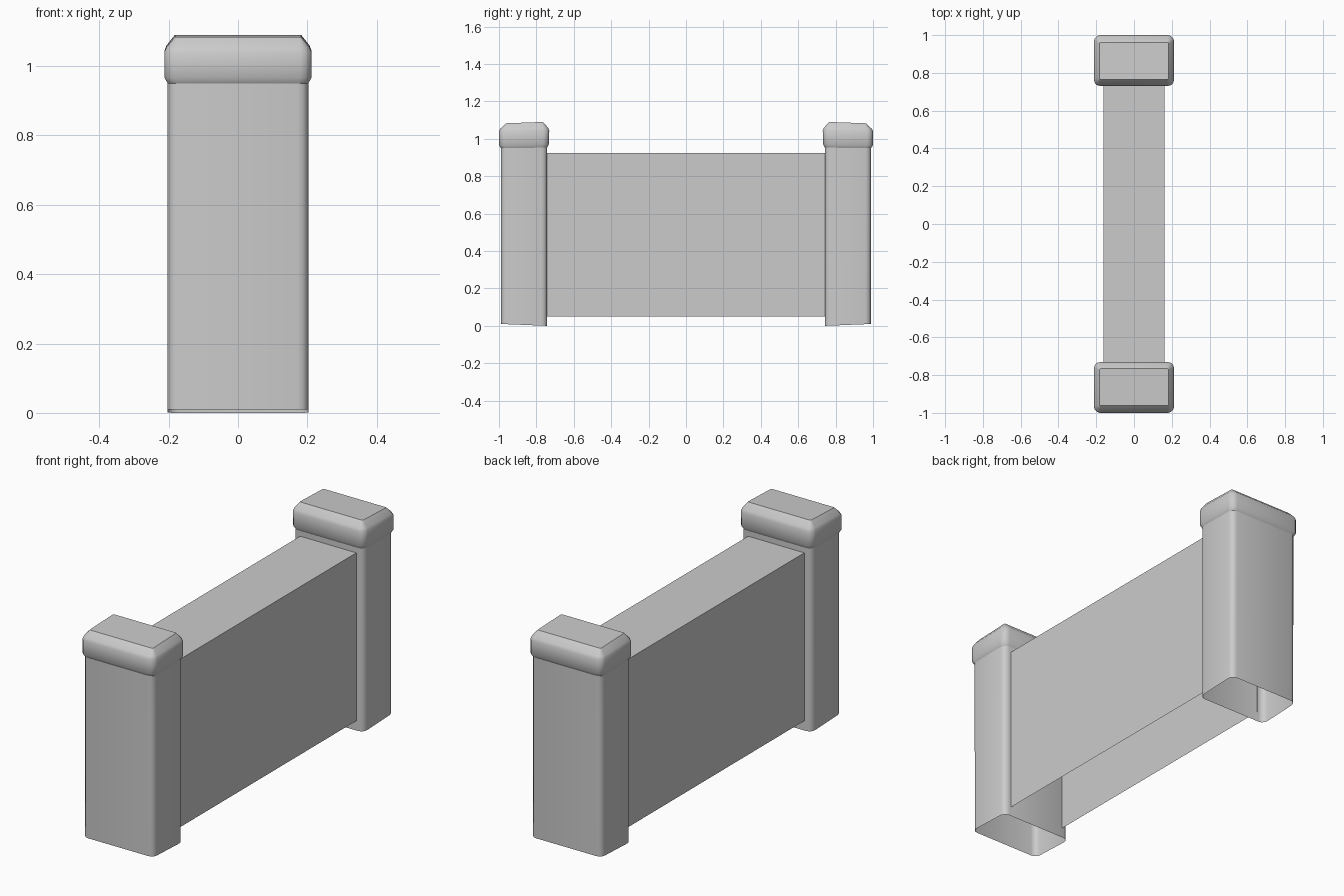
import bpy, bmesh, math

if "Cube" in bpy.data.objects:
    bpy.data.objects.remove(bpy.data.objects["Cube"])


def ring(hx, y_in, y_out, r, z_in, z_out):
    """Rounded rectangle in plan; height runs from z_in (inner side) to z_out."""
    pts = []
    cx, ya, yb = hx - r, y_in + r, y_out - r
    for sx, y, start in ((1, yb, 0), (-1, yb, 90), (-1, ya, 180), (1, ya, 270)):
        for k in range(4):
            a = math.radians(start + 30 * k)
            px, py = sx * cx + r * math.cos(a), y + r * math.sin(a)
            t = (py - y_in) / (y_out - y_in)
            pts.append((px, py, z_in + (z_out - z_in) * t))
    return pts


def loft(name, rings, cap_top=False):
    bm = bmesh.new()
    loops = [[bm.verts.new(p) for p in pts] for pts in rings]
    n = len(loops[0])
    for a, b in zip(loops, loops[1:]):
        for i in range(n):
            j = (i + 1) % n
            bm.faces.new((a[i], a[j], b[j], b[i]))
    if cap_top:
        bm.faces.new(loops[-1])
    me = bpy.data.meshes.new(name)
    bm.to_mesh(me)
    bm.free()
    ob = bpy.data.objects.new(name, me)
    bpy.context.collection.objects.link(ob)
    # matching part at the other end
    ob.modifiers.new("Mirror", "MIRROR").use_axis = (False, True, False)
    ob.modifiers["Mirror"].use_mirror_merge = False
    bpy.ops.object.select_all(action="DESELECT")
    ob.select_set(True)
    bpy.context.view_layer.objects.active = ob
    bpy.ops.object.shade_smooth_by_angle(angle=math.radians(40))
    return ob


# posts: open-ended tubes with a slightly sloping foot
loft("post", [
    ring(0.203, 0.742, 0.988, 0.03, 0.0, 0.01),
    ring(0.203, 0.742, 0.99, 0.03, 0.953, 0.95),
])

# caps: flared lip, upright band, softened bevel and flat top
loft("post_cap", [
    ring(0.203, 0.742, 0.99, 0.03, 0.953, 0.95),
    ring(0.212, 0.733, 1.0, 0.033, 0.97, 0.966),
    ring(0.212, 0.731, 1.0, 0.033, 1.045, 1.04),
    ring(0.206, 0.738, 0.993, 0.03, 1.06, 1.054),
    ring(0.182, 0.766, 0.962, 0.006, 1.09, 1.083),
], cap_top=True)

# wall panel: top and two sides, open underneath and at the ends
bm = bmesh.new()
profile = [(0.162, 0.05), (0.162, 0.925), (-0.162, 0.925), (-0.162, 0.05)]
rows = [[bm.verts.new((x, y, z)) for x, z in profile] for y in (-0.745, 0.745)]
for i in range(3):
    bm.faces.new((rows[0][i], rows[0][i + 1], rows[1][i + 1], rows[1][i]))
me = bpy.data.meshes.new("wall_panel")
bm.to_mesh(me)
bm.free()
me.flip_normals() if me.polygons[1].normal.z < 0 else None
bpy.context.collection.objects.link(bpy.data.objects.new("wall_panel", me))
